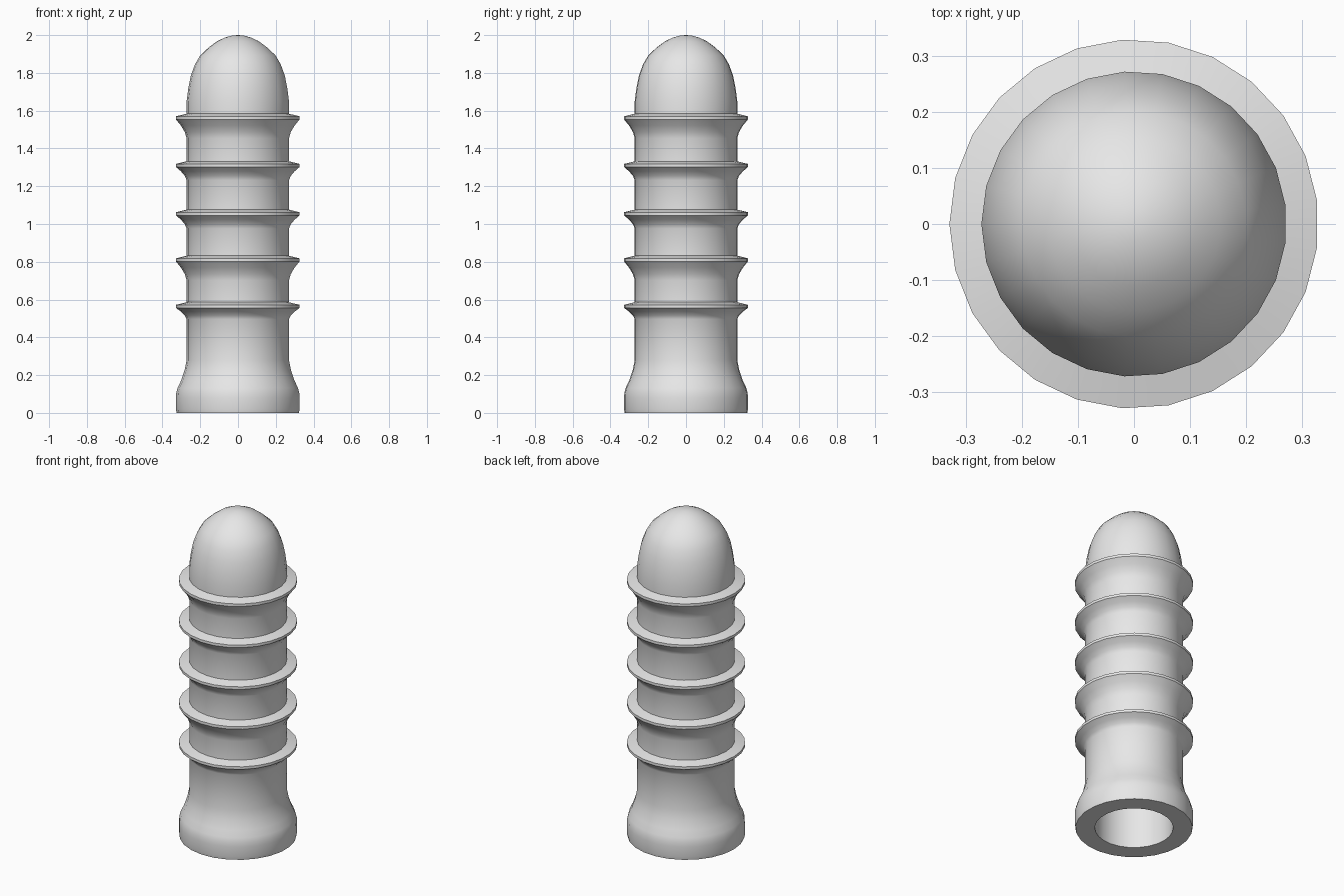
import bpy, bmesh, math
from mathutils import Vector

SIDES = 25
CORE, RIM, BORE = 0.272, 0.329, 0.218

cube = bpy.data.objects.get("Cube")
if cube:
    bpy.data.objects.remove(cube, do_unlink=True)

# Plain grey plastic
grey = bpy.data.materials.new("grey_plastic")
grey.use_nodes = True
colour = (0.8, 0.8, 0.8, 1)
grey.diffuse_color = colour
grey.node_tree.nodes["Principled BSDF"].inputs["Base Color"].default_value = colour


def barb(top, drop):
    """Profile of one rib: flat top, thin rim, concave underside."""
    pts = [(CORE, top), (RIM, top - 0.014), (RIM, top - 0.03)]
    for t in (0.33, 0.67, 1):
        pts.append((CORE + (RIM - CORE) * (1 - t) ** 1.6, top - 0.03 - drop * t))
    return pts


# Rounded nose
profile = [(0, 2), (0.03, 1.998), (0.07, 1.987), (0.11, 1.968), (0.155, 1.935),
           (0.2, 1.893), (0.228, 1.845), (0.25, 1.785), (0.263, 1.72), (CORE, 1.65)]

# Five ribs, from top to bottom
for top, drop in ((1.584, 0.1), (1.332, 0.07), (1.076, 0.07), (0.832, 0.1), (0.586, 0.06)):
    profile += barb(top, drop)

# Flared foot with a softened bottom edge
profile += [(CORE, 0.28), (0.283, 0.225), (0.302, 0.17), (0.32, 0.132),
            (0.327, 0.105), (RIM, 0.08), (RIM, 0.02), (0.325, 0)]

# Hollow bore with a domed end
profile += [(BORE, 0), (BORE, 1.68)]
for i in range(1, 6):
    a = math.radians(90 * i / 5)
    profile.append((BORE * math.cos(a), 1.68 + 0.24 * math.sin(a)))

# Lathe the profile around the vertical axis
bm = bmesh.new()
verts = [bm.verts.new((-r, 0, z)) for r, z in profile]
edges = [bm.edges.new(pair) for pair in zip(verts, verts[1:])]
bmesh.ops.spin(bm, geom=verts + edges, cent=Vector(), axis=Vector((0, 0, 1)),
               angle=math.tau, steps=SIDES, use_duplicate=False)
bmesh.ops.remove_doubles(bm, verts=bm.verts[:], dist=0.0005)
bmesh.ops.recalc_face_normals(bm, faces=bm.faces[:])
mesh = bpy.data.meshes.new("ribbed_plug")
bm.to_mesh(mesh)
bm.free()

plug = bpy.data.objects.new("ribbed_plug", mesh)
bpy.context.collection.objects.link(plug)
mesh.materials.append(grey)
bpy.ops.object.select_all(action="DESELECT")
plug.select_set(True)
bpy.context.view_layer.objects.active = plug
bpy.ops.object.shade_smooth_by_angle(angle=math.radians(30))
